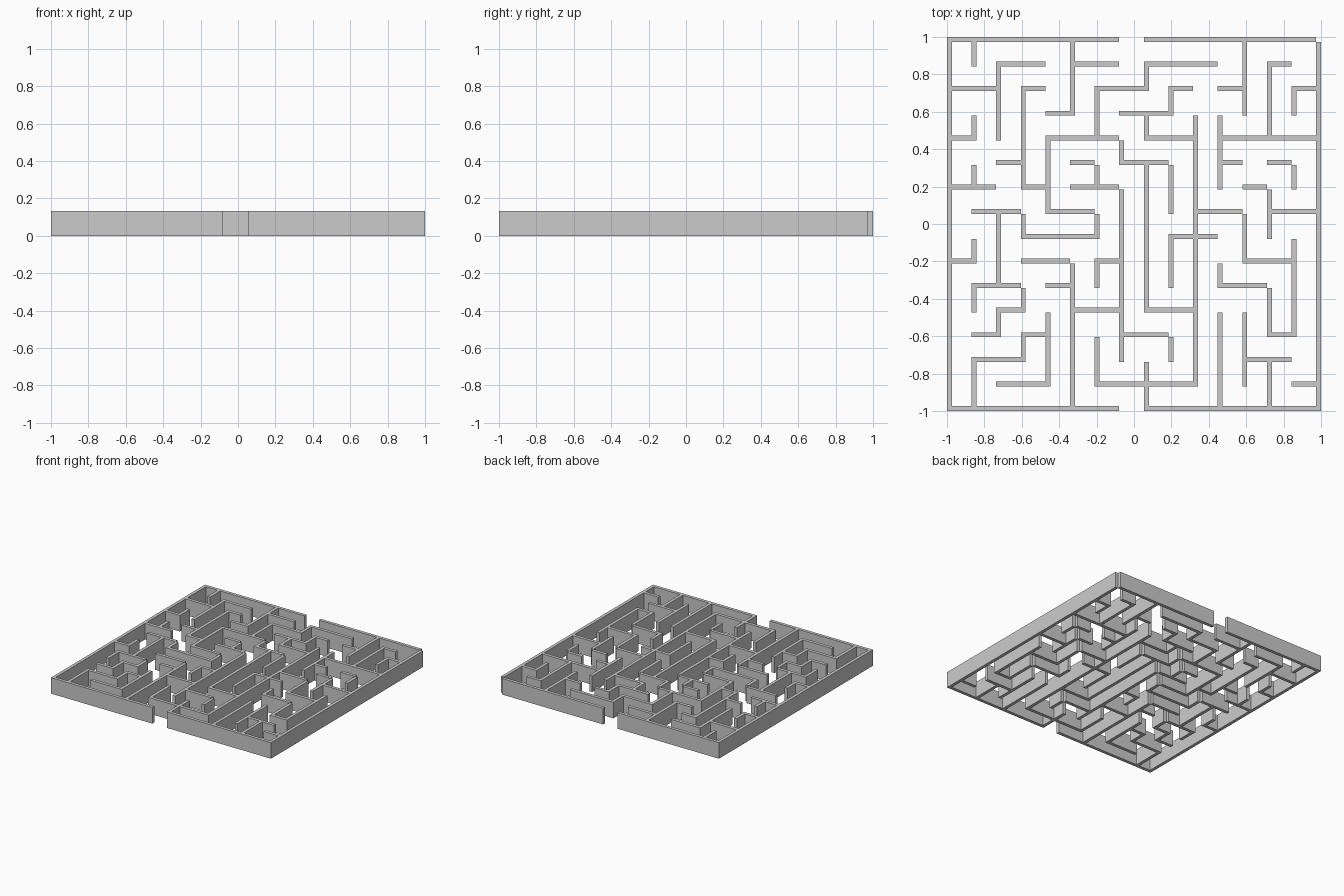
import bpy, bmesh

if "Cube" in bpy.data.objects:
    bpy.data.objects.remove(bpy.data.objects["Cube"])

N = 15                      # cells per side
P = 2 / (N + 0.2)           # cell pitch
T = 0.2 * P                 # wall thickness
H = P                       # wall height

# Walls running along x: one entry per grid line from the back, (start, end) columns
ACROSS = [
    [(0, 7), (8, 15)],
    [(2, 4), (5, 7), (8, 11), (13, 14)],
    [(0, 2), (3, 4), (6, 8), (9, 10), (11, 12), (14, 15)],
    [(4, 5), (7, 9)],
    [(0, 1), (4, 7), (8, 10), (11, 15)],
    [(2, 3), (5, 6), (7, 9), (11, 12), (13, 14)],
    [(0, 2), (3, 4), (5, 7), (12, 13)],
    [(1, 3), (4, 6), (10, 12), (13, 15)],
    [(3, 6), (9, 11)],
    [(0, 1), (3, 5), (6, 7), (12, 14)],
    [(1, 3), (4, 5), (11, 13)],
    [(2, 3), (5, 7), (8, 10)],
    [(1, 2), (3, 4), (7, 9), (13, 14)],
    [(1, 3), (12, 14)],
    [(2, 4), (6, 10), (14, 15)],
    [(0, 7), (8, 15)],
]
# Walls running along y: one entry per grid line from the left, (back, front) rows
ALONG = [
    [(0, 15)],
    [(0, 1), (3, 4), (5, 6), (8, 9), (10, 11), (13, 15)],
    [(1, 4), (7, 10), (11, 12)],
    [(2, 6), (7, 8), (10, 11), (12, 13)],
    [(4, 7), (11, 14)],
    [(0, 3), (9, 15)],
    [(2, 4), (5, 6), (7, 8), (9, 10), (12, 14)],
    [(4, 5), (6, 13)],
    [(1, 2), (3, 4), (5, 11), (13, 15)],
    [(2, 3), (5, 7), (8, 10), (12, 13)],
    [(3, 14)],
    [(3, 6), (9, 10), (11, 15)],
    [(0, 3), (7, 9), (11, 14)],
    [(1, 4), (6, 8), (10, 12), (13, 15)],
    [(2, 3), (5, 6), (8, 12)],
    [(0, 15)],
]

# Footprint tiles: even index = wall-thick strip, odd index = passage-wide strip
tiles = set()
for j, row in enumerate(ACROSS):
    for a, b in row:
        tiles |= {(u, 2 * (N - j)) for u in range(2 * a, 2 * b)}
for i, col in enumerate(ALONG):
    for a, b in col:
        tiles |= {(2 * i, v) for v in range(2 * (N - b), 2 * (N - a))}


def pos(n):
    return -1 + P * (n // 2) + T * (n % 2)


# Raise the merged footprint: top, bottom and only the exposed sides of each tile
bm = bmesh.new()


def face(pts):
    bm.faces.new([bm.verts.new(p) for p in pts])


for u, v in tiles:
    ring = [(pos(u), pos(v)), (pos(u + 1), pos(v)),
            (pos(u + 1), pos(v + 1)), (pos(u), pos(v + 1))]
    face([(x, y, H) for x, y in ring])
    face([(x, y, 0) for x, y in reversed(ring)])
    for k, (du, dv) in enumerate([(0, -1), (1, 0), (0, 1), (-1, 0)]):
        if (u + du, v + dv) not in tiles:
            p, q = ring[k], ring[(k + 1) % 4]
            face([(*p, 0), (*q, 0), (*q, H), (*p, H)])
bmesh.ops.remove_doubles(bm, verts=bm.verts, dist=1e-5)

mesh = bpy.data.meshes.new("maze_walls")
bm.to_mesh(mesh)
bm.free()
bpy.context.collection.objects.link(bpy.data.objects.new("maze_walls", mesh))
